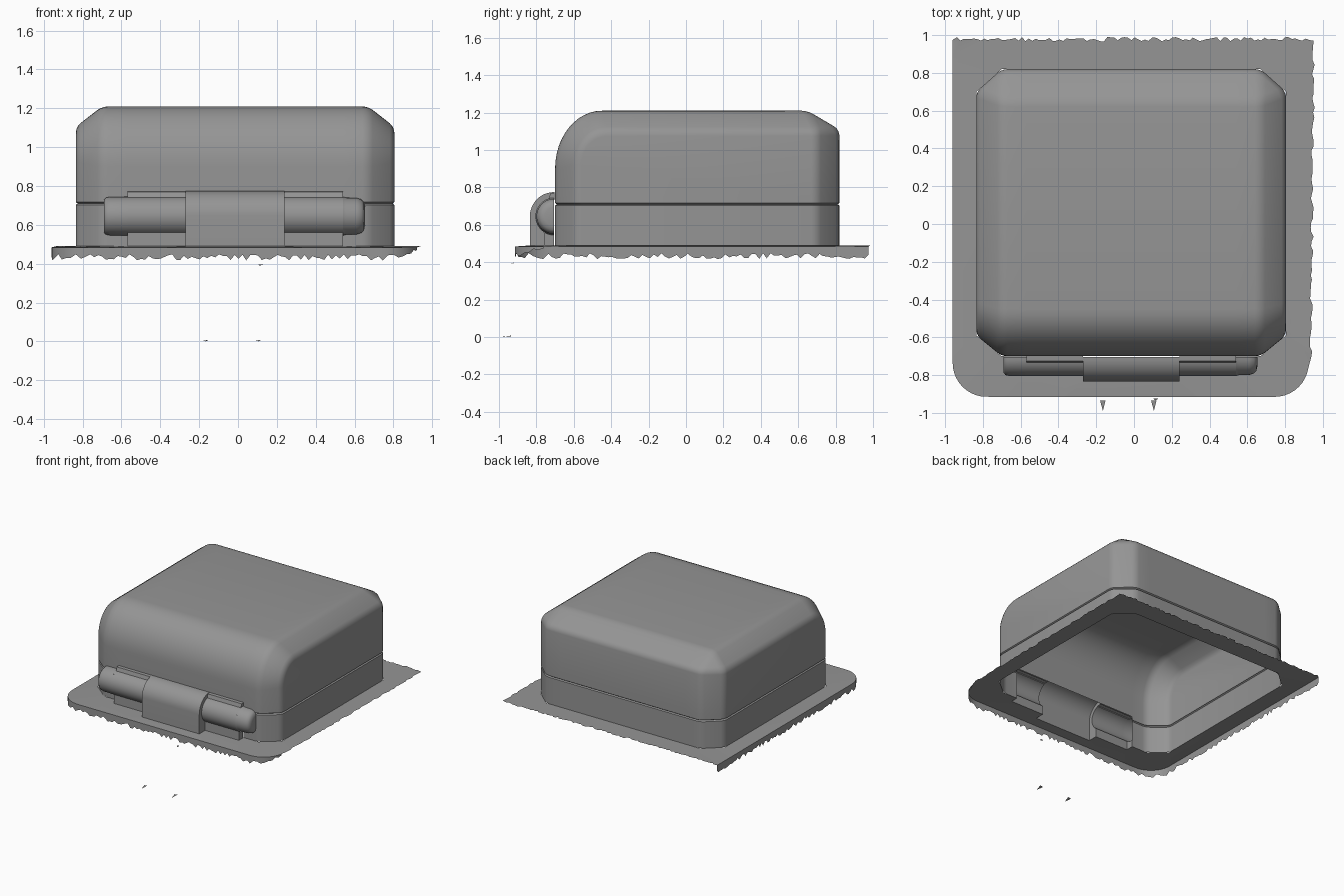
import bpy, bmesh, math, random
from mathutils import Vector

random.seed(4)
cube = bpy.data.objects.get("Cube")
if cube:
    bpy.data.objects.remove(cube, do_unlink=True)

grey = bpy.data.materials.new("plain_grey")
grey.use_nodes = True
GREY = (0.3, 0.3, 0.3, 1)
grey.diffuse_color = GREY
grey.node_tree.nodes["Principled BSDF"].inputs["Base Color"].default_value = GREY

BASE = 0.49                      # top of the flange
PIN_Y, PIN_Z = -0.705, 0.645     # hinge axis
FOOT_Y = -0.76


def finish(name, bm, angle=35):
    bmesh.ops.recalc_face_normals(bm, faces=bm.faces[:])
    mesh = bpy.data.meshes.new(name)
    bm.to_mesh(mesh)
    bm.free()
    obj = bpy.data.objects.new(name, mesh)
    bpy.context.collection.objects.link(obj)
    mesh.materials.append(grey)
    bpy.ops.object.select_all(action='DESELECT')
    obj.select_set(True)
    bpy.context.view_layer.objects.active = obj
    bpy.ops.object.shade_smooth_by_angle(angle=math.radians(angle))
    return obj


def loft(bm, rows):
    """Skin open rows of points that all have the same length."""
    grid = [[bm.verts.new(p) for p in row] for row in rows]
    for a, b in zip(grid, grid[1:]):
        for i in range(len(a) - 1):
            bm.faces.new((a[i], a[i + 1], b[i + 1], b[i]))
    return grid


def arc(cy, cz, ry, rz, a0, a1, n):
    """Points on an ellipse; 0 degrees points to the front, 90 up."""
    angles = [math.radians(a0 + (a1 - a0) * i / n) for i in range(n + 1)]
    return [(cy - ry * math.cos(a), cz + rz * math.sin(a)) for a in angles]


def at_x(x, profile):
    return [(x, y, z) for y, z in profile]


# Housing: hollow shell, open underneath, with chamfered sides and a round front
full = [(-0.70, BASE)] + arc(-0.45, 0.90, 0.25, 0.31, 0, 90, 12)
full += [(0.65, 1.21), (0.82, 1.11), (0.82, BASE)]
inner = [(-0.59, BASE)] + arc(-0.42, 0.92, 0.17, 0.185, 0, 90, 12)
inner += [(0.70, 1.105), (0.70, 1.105), (0.70, BASE)]
bm = bmesh.new()
rows = loft(bm, [at_x(-0.835, inner), at_x(-0.70, full),
                 at_x(0.67, full), at_x(0.805, inner)])
bm.faces.new(rows[0])
bm.faces.new(rows[-1])
bmesh.ops.remove_doubles(bm, verts=bm.verts[:], dist=0.0001)
bmesh.ops.recalc_face_normals(bm, faces=bm.faces[:])
sharp = [e for e in bm.edges if len(e.link_faces) == 2
         and e.calc_face_angle(0) > math.radians(22)]
bmesh.ops.bevel(bm, geom=sharp, offset=0.03, segments=3, profile=0.5,
                affect='EDGES', clamp_overlap=True)


def slice_mesh(point, normal):
    bmesh.ops.bisect_plane(bm, geom=bm.verts[:] + bm.edges[:] + bm.faces[:],
                           plane_co=point, plane_no=normal, dist=0.00001)


# Seam groove, then the opening behind the hinge
SEAM = 0.71
for z in (SEAM - 0.007, SEAM, SEAM + 0.007, 0.745):
    slice_mesh((0, 0, z), (0, 0, 1))
for x in (-0.57, 0.54):
    slice_mesh((x, 0, 0), (1, 0, 0))
for v in bm.verts:
    if abs(v.co.z - SEAM) < 0.001:
        v.co.x = -0.015 + (v.co.x + 0.015) * 0.988
        v.co.y = 0.06 + (v.co.y - 0.06) * 0.988
gone = []
for f in bm.faces:
    c = f.calc_center_median()
    if c.y < -0.68 and c.z < 0.745 and -0.57 < c.x < 0.54:
        gone.append(f)
bmesh.ops.delete(bm, geom=gone, context='FACES')
finish("housing", bm, 30)


# Flange: flat sheet with a cut-out and a torn lip on the front and one side
def spread(a, b, step):
    a, b = Vector(a), Vector(b)
    n = max(1, int((b - a).length / step))
    return [a.lerp(b, i / n) for i in range(n + 1)]


def rim(inset):
    x0, x1, y0, r = -0.96 + inset, 0.925 - inset, -0.915 + inset, 0.18
    q = r - inset

    def corner(cx, start):
        angles = [math.radians(start + 9 * i) for i in range(1, 10)]
        return [Vector((cx + q * math.cos(a), y0 + q + q * math.sin(a)))
                for a in angles]
    path = spread((x0, 0.975), (x0, y0 + q), 0.02)
    path += corner(x0 + q, 180)
    path += spread((x0 + q, y0), (x1 - q, y0), 0.02)[1:]
    path += corner(x1 - q, 270)
    return path


def lip_row(inset, z, jag=0):
    count = len(rim(0))
    row = []
    for i, p in enumerate(rim(inset)):
        fade = min(1, (count - 1 - i) / 8)     # lip dies out at the corner
        drop = (BASE - z + random.uniform(-jag, jag)) * (0.25 + 0.75 * fade)
        row.append((p.x, p.y, BASE - drop))
    return row


def same_count(inset):
    """Resample every rim onto the outer rim so rows match."""
    outer = rim(0)
    source = rim(inset)
    return len(outer) == len(source)


bm = bmesh.new()
rows = loft(bm, [lip_row(0.0, BASE), lip_row(0.0, 0.47), lip_row(0.0, 0.433, 0.016)])
lip_top = rows[0]
for v in rows[0]:                              # round the top of the lip
    v.co.z -= 0.006
outer = list(lip_top)
torn = [p + Vector((random.uniform(-0.006, 0.01), 0))
        for p in spread((0.935, -0.70), (0.95, 0.97), 0.025)]
torn += [p + Vector((0, random.uniform(-0.008, 0.015)))
         for p in spread((0.945, 0.975), (-0.955, 0.975), 0.018)[1:-1]]
outer += [bm.verts.new((p.x, p.y, BASE)) for p in torn]
half = [(-0.835, -0.59), (-0.70, -0.70), (-0.57, -0.70), (-0.57, FOOT_Y),
        (-0.27, FOOT_Y), (-0.27, -0.835)]
other = [(0.24, -0.835), (0.24, FOOT_Y), (0.54, FOOT_Y), (0.54, -0.70),
         (0.67, -0.70), (0.805, -0.59)]
back = [(0.805, 0.70), (0.67, 0.82), (-0.70, 0.82), (-0.835, 0.70)]
hole = [bm.verts.new((x, y, BASE)) for x, y in half + other + back]
edges = []
for ring in (outer, hole):
    for a, b in zip(ring, ring[1:] + ring[:1]):
        edges.append(bm.edges.get((a, b)) or bm.edges.new((a, b)))
bmesh.ops.triangle_fill(bm, edges=edges, use_beauty=True, normal=(0, 0, 1))
finish("flange", bm, 60)

# Hinge centre knuckle: rounded cover with ring-shaped cheeks
cover = arc(PIN_Y, PIN_Z, 0.13, 0.13, 90, 0, 12) + [(-0.835, BASE)]
low = -math.degrees(math.acos((PIN_Y - FOOT_Y) / 0.1))
bore = arc(PIN_Y, PIN_Z, 0.1, 0.1, 90, low, 16) + [(FOOT_Y, BASE)]
bm = bmesh.new()
loft(bm, [at_x(-0.27, cover), at_x(0.24, cover)])
for x in (-0.27, 0.24):
    bm.faces.new([bm.verts.new(p) for p in at_x(x, cover + bore[::-1])])
finish("hinge_centre_knuckle", bm)


# Side knuckles with feet, hollow and open to the inside of the housing
def side_knuckle(name, x_in, x_out):
    bm = bmesh.new()
    loft(bm, [at_x(x_in, bore), at_x(x_out, bore)])
    cheek = arc(PIN_Y, PIN_Z, 0.1, 0.1, low, -90, 6)
    cheek += [(PIN_Y, BASE), (FOOT_Y, BASE)]
    bm.faces.new([bm.verts.new(p) for p in at_x(x_out, cheek)])
    # narrow ledge above the barrel
    ledge = [(-0.70, 0.772), (-0.725, 0.77), (-0.735, 0.735)]
    loft(bm, [at_x(x_in, ledge), at_x(x_out, ledge)])
    bm.faces.new([bm.verts.new(p) for p in at_x(x_out, ledge + [(-0.70, 0.735)])])
    finish(name, bm)


side_knuckle("hinge_right_knuckle", -0.27, -0.57)
side_knuckle("hinge_left_knuckle", 0.24, 0.54)


# Barrel ends: half-round caps tapering to the tip
def barrel_end(name, stations):
    bm = bmesh.new()
    rows = loft(bm, [at_x(x, arc(PIN_Y, PIN_Z, 0.1 * s, 0.1 * s, 90, -90, 20))
                     for x, s in stations])
    bm.faces.new(rows[-1])
    finish(name, bm, 50)


barrel_end("hinge_right_end", [(-0.57, 1), (-0.66, 0.99), (-0.68, 0.95), (-0.69, 0.84)])
barrel_end("hinge_left_end", [(0.54, 1), (0.555, 0.95), (0.61, 0.94),
                              (0.635, 0.86), (0.648, 0.72), (0.653, 0.5)])

# Loose torn scraps below the front edge
bm = bmesh.new()
for x, y, z in ((-0.165, -0.99, 0), (0.105, -0.99, 0), (0.115, -0.935, 0.39)):
    size = 0.055 if z == 0 else 0.012
    bm.faces.new([bm.verts.new(p) for p in (
        (x, y, z), (x + 0.014, y + size, z + 0.008), (x - 0.014, y + size, z + 0.004))])
finish("loose_scraps", bm)
